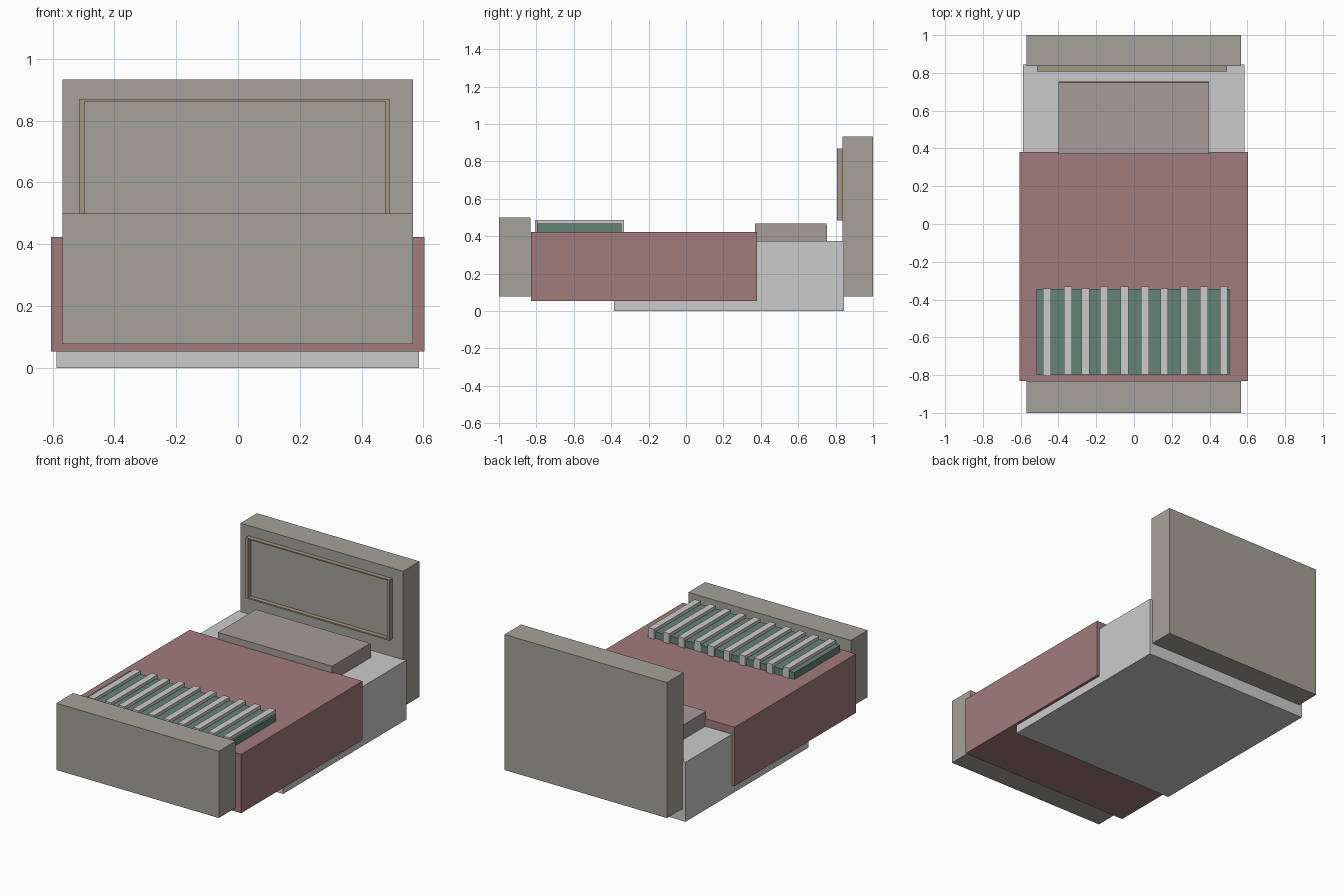
import bpy, bmesh

if "Cube" in bpy.data.objects:
    bpy.data.objects.remove(bpy.data.objects["Cube"])


def material(name, rgb):
    m = bpy.data.materials.new(name)
    m.diffuse_color = (*rgb, 1)
    m.use_nodes = True
    m.node_tree.nodes["Principled BSDF"].inputs["Base Color"].default_value = m.diffuse_color
    return m


WOOD = material("wood", (0.38, 0.36, 0.32))
TRIM = material("trim", (0.36, 0.31, 0.23))
ROSE = material("rose", (0.36, 0.2, 0.2))
PILLOW = material("pillow_cloth", (0.38, 0.33, 0.32))
GREEN = material("green", (0.13, 0.23, 0.18))


def prism(name, x, profile, mat=None):
    """Extrude a (y, z) profile across the x range."""
    bm = bmesh.new()
    face = bm.faces.new([bm.verts.new((x[0], y, z)) for y, z in profile])
    ext = bmesh.ops.extrude_face_region(bm, geom=[face])
    verts = [v for v in ext["geom"] if isinstance(v, bmesh.types.BMVert)]
    bmesh.ops.translate(bm, verts=verts, vec=(x[1] - x[0], 0, 0))
    bmesh.ops.recalc_face_normals(bm, faces=bm.faces)
    me = bpy.data.meshes.new(name)
    bm.to_mesh(me)
    bm.free()
    if mat:
        me.materials.append(mat)
    ob = bpy.data.objects.new(name, me)
    bpy.context.collection.objects.link(ob)
    return ob


def box(name, x, y, z, mat=None):
    return prism(name, x, [(y[0], z[0]), (y[1], z[0]), (y[1], z[1]), (y[0], z[1])], mat)


# Bed boards
box("headboard", (-0.568, 0.566), (0.836, 1.0), (0.078, 0.933), WOOD)
box("footboard", (-0.568, 0.566), (-1.0, -0.832), (0.078, 0.499), WOOD)

# Mattress and blanket
box("mattress", (-0.587, 0.585), (-0.385, 0.844), (0, 0.375))
box("blanket", (-0.605, 0.603), (-0.83, 0.38), (0.053, 0.424), ROSE)

# Pillow with a softened rear edge
prism("pillow", (-0.4, 0.398),
      [(0.37, 0.37), (0.755, 0.37), (0.755, 0.455), (0.75, 0.467), (0.37, 0.467)], PILLOW)

# Raised frame on the headboard
FY = (0.808, 0.84)
box("trim_left", (-0.514, -0.495), FY, (0.485, 0.868), TRIM)
box("trim_right", (0.475, 0.492), FY, (0.485, 0.868), TRIM)
box("trim_top", (-0.495, 0.475), FY, (0.861, 0.868), TRIM)
box("trim_bottom", (-0.495, 0.475), FY, (0.485, 0.494), TRIM)

# Folded throw with pale stripes
box("throw", (-0.515, 0.508), (-0.797, -0.345), (0.42, 0.467), GREEN)
stripes = [-0.46, -0.35, -0.256, -0.159, -0.05, 0.059, 0.16, 0.266, 0.37, 0.475]
for i, cx in enumerate(stripes):
    shift = -0.01 if i in (0,) else 0
    rear = -0.342 if i % 2 == 0 and i in (0, 2, 6) else -0.331
    box(f"stripe_{i + 1}", (cx - 0.021, cx + 0.021), (-0.796 + shift, rear), (0.42, 0.487))
